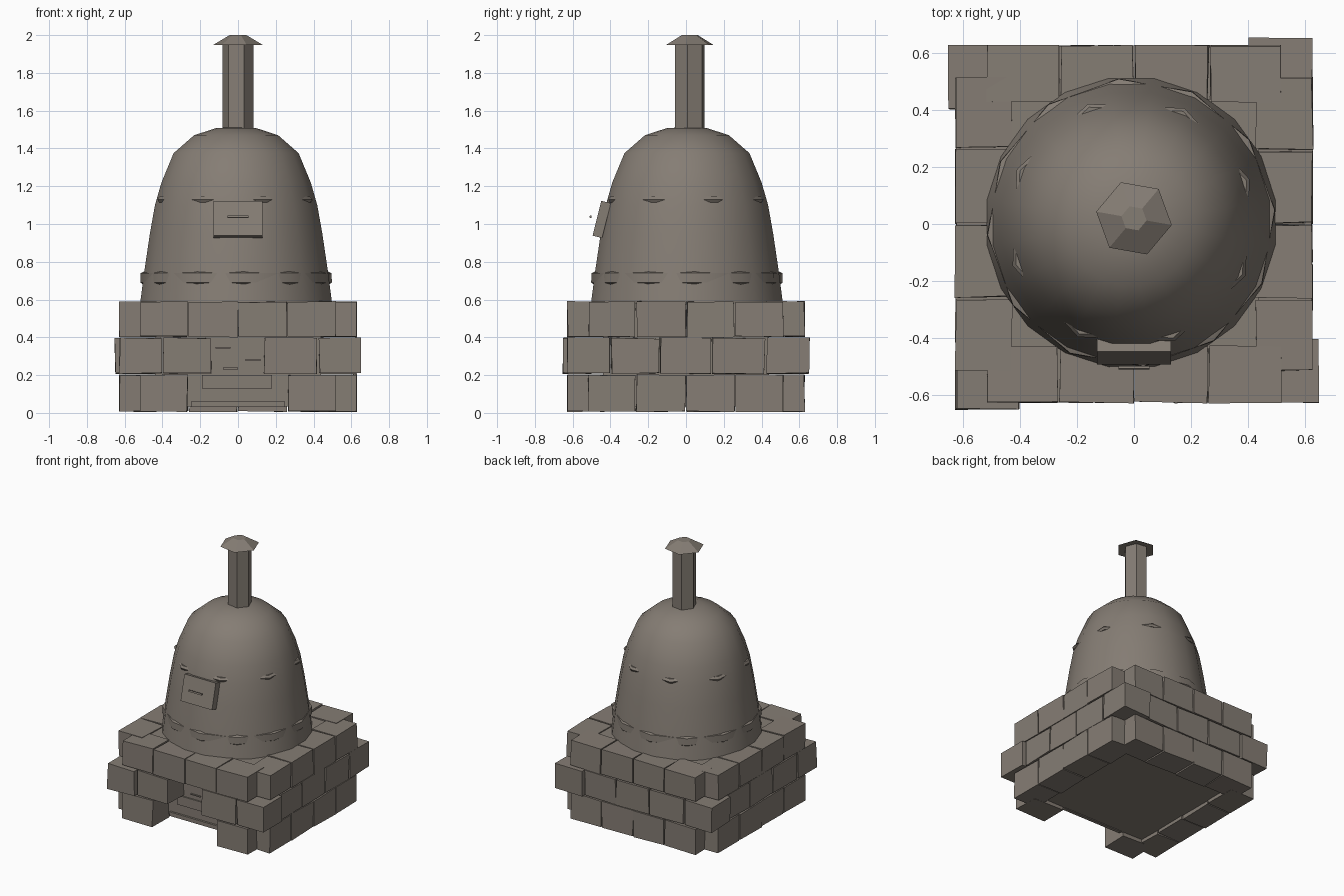
import bpy, bmesh, math, random
from mathutils import Matrix, Vector

random.seed(4)
cube = bpy.data.objects.get("Cube")
if cube:
    bpy.data.objects.remove(cube, do_unlink=True)

stone = bpy.data.materials.new("warm_grey_stone")
stone.use_nodes = True
stone.diffuse_color = (0.235, 0.205, 0.175, 1)
stone.node_tree.nodes["Principled BSDF"].inputs["Base Color"].default_value = stone.diffuse_color


def finish(name, bm, smooth=False):
    bmesh.ops.recalc_face_normals(bm, faces=bm.faces)
    mesh = bpy.data.meshes.new(name)
    bm.to_mesh(mesh)
    bm.free()
    mesh.materials.append(stone)
    obj = bpy.data.objects.new(name, mesh)
    bpy.context.collection.objects.link(obj)
    if smooth:
        bpy.ops.object.select_all(action='DESELECT')
        obj.select_set(True)
        bpy.context.view_layer.objects.active = obj
        bpy.ops.object.shade_smooth_by_angle(angle=math.radians(40))
    return obj


def add_box(bm, low, high, jitter=0.0, turn=Matrix()):
    low, high = Vector(low), Vector(high)
    verts = bmesh.ops.create_cube(bm, size=1)["verts"]
    for v in verts:
        p = (low + high) / 2 + v.co * (high - low)
        p += Vector(random.uniform(-jitter, jitter) for _ in range(3))
        v.co = turn @ p


def box(name, low, high, turn=Matrix()):
    bm = bmesh.new()
    add_box(bm, low, high, turn=turn)
    return finish(name, bm)


def lathe(name, profile, sides, centre=(0, 0), angle=0, smooth=True):
    """Revolve (radius, z) points around the vertical axis and cap both ends."""
    bm = bmesh.new()
    rings = []
    for r, z in profile:
        turns = [math.radians(angle) + math.tau * i / sides for i in range(sides)]
        rings.append([bm.verts.new((centre[0] + r * math.cos(a),
                                    centre[1] + r * math.sin(a), z)) for a in turns])
    for a, b in zip(rings, rings[1:]):
        for i in range(sides):
            j = (i + 1) % sides
            bm.faces.new((a[i], a[j], b[j], b[i]))
    bm.faces.new(rings[0])
    bm.faces.new(rings[-1])
    return finish(name, bm, smooth)


# Brick courses: each side repeats the same run, turned a quarter each time
def course(name, z0, z1, joints, skipped, corner_out):
    bm = bmesh.new()
    gap = 0.004
    for side in range(4):
        turn = Matrix.Rotation(side * math.pi / 2, 4, 'Z')
        for i, (a, b) in enumerate(zip(joints, joints[1:])):
            if side == 0 and i in skipped:
                continue
            out = 0.627 + (corner_out if i == 0 else 0)
            add_box(bm, (a + gap, -out, z0 + gap), (b - gap, -0.43, z1 - gap), 0.004, turn)
    return finish(name, bm)


straight = (-0.52, -0.265, 0, 0.26, 0.52)
pinwheel = (-0.63, -0.4, -0.14, 0.135, 0.42)
course("lower_bricks", 0.004, 0.205, straight, (1, 2), 0)
course("middle_bricks", 0.205, 0.4, pinwheel, (2,), 0.025)
course("upper_bricks", 0.4, 0.592, straight, (), 0)

# Core behind the bricks, with the firebox opening at the front
box("base_core", (-0.44, -0.44, 0.035), (0.44, 0.44, 0.58))
box("hearth_sill", (-0.25, -0.455, 0.03), (0.25, -0.43, 0.06))
box("firebox_panel", (-0.19, -0.45, 0.13), (0.18, -0.43, 0.2))
for x, z in ((-0.08, 0.345), (0.08, 0.28), (-0.04, 0.235)):
    box("firebox_bar", (x - 0.04, -0.448, z - 0.004), (x + 0.04, -0.43, z + 0.004))

# Domed oven with two bands that just break its surface
middle = (-0.01, 0.005)
dome = [(0.515, 0.575), (0.492, 0.75), (0.462, 0.95), (0.435, 1.1), (0.4, 1.22),
        (0.335, 1.375), (0.225, 1.47), (0.11, 1.507), (0.03, 1.512)]
lathe("oven_dome", dome, 20, middle, 9)
lathe("lower_band", [(0.495, 0.68), (0.509, 0.69), (0.507, 0.74), (0.485, 0.75)], 12, middle, 5)
lathe("upper_band", [(0.435, 1.115), (0.444, 1.13), (0.432, 1.145)], 8, middle, 20)

# Tilted hatch and its handle
tilt = Matrix.Translation((0, -0.45, 1.025)) @ Matrix.Rotation(math.radians(-14), 4, 'X')
box("hatch", (-0.13, -0.022, -0.095), (0.13, 0.03, 0.095), tilt)
box("hatch_handle", (-0.055, -0.062, -0.006), (0.055, -0.052, 0.006), tilt)

# Six-sided chimney and rain cap
lathe("chimney", [(0.083, 1.47), (0.083, 1.96)], 6, (0, 0.02), -8, False)
lathe("chimney_cap", [(0.07, 1.95), (0.135, 1.947), (0.045, 2.0)], 6, (0, 0.02), -10, False)
